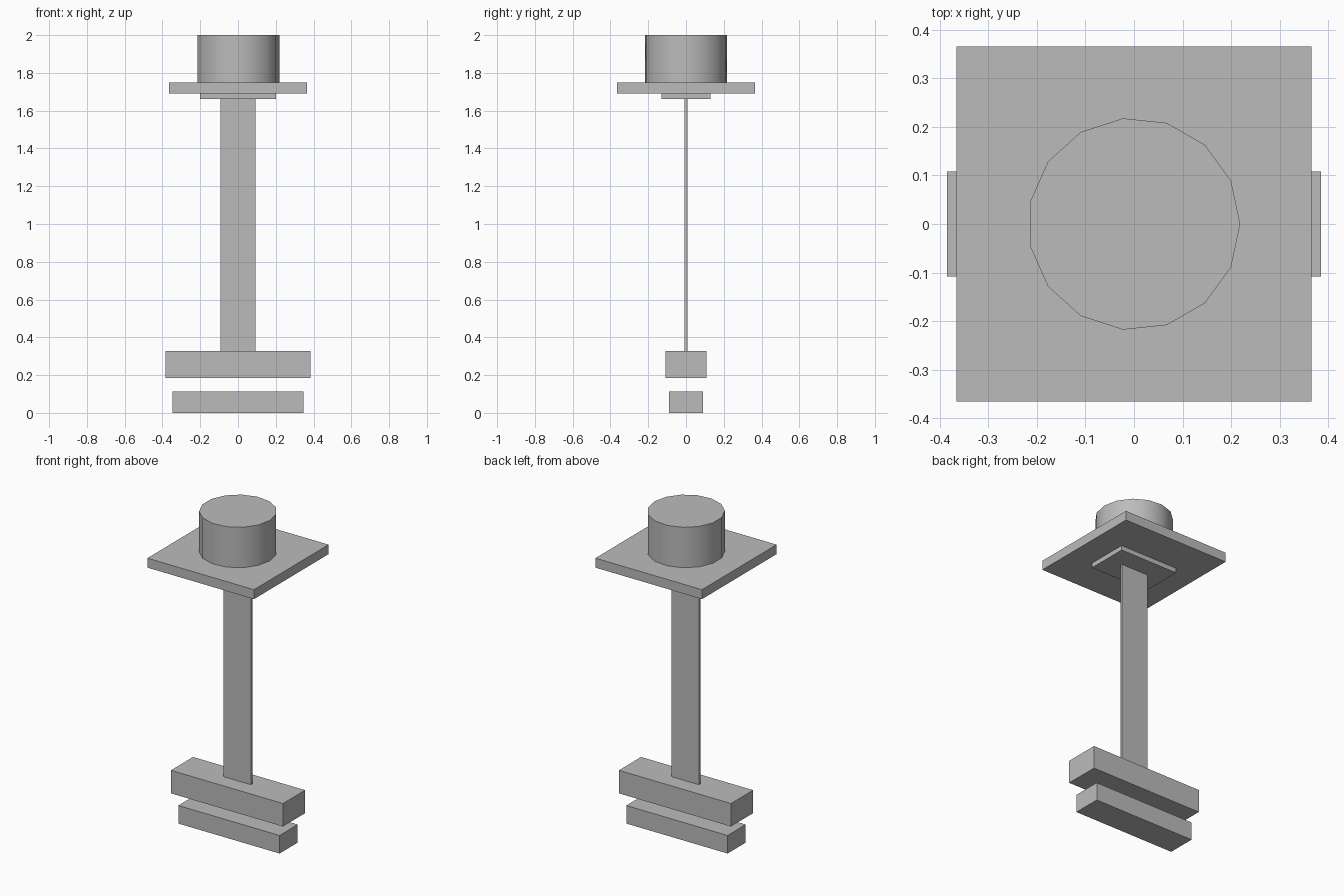
import bpy
import math

cube = bpy.data.objects.get("Cube")
if cube:
    bpy.data.objects.remove(cube, do_unlink=True)

# Single plain grey
GREY = (0.5, 0.5, 0.5, 1.0)
grey = bpy.data.materials.new("plain grey")
grey.use_nodes = True
grey.diffuse_color = GREY
grey.node_tree.nodes["Principled BSDF"].inputs["Base Color"].default_value = GREY


def box(name, width, depth, bottom, top):
    """Box centred on the z axis between two heights."""
    bpy.ops.mesh.primitive_cube_add(size=1, location=(0, 0, (bottom + top) / 2))
    obj = bpy.context.object
    obj.name = name
    obj.scale = (width, depth, top - bottom)
    bpy.ops.object.transform_apply(location=False, rotation=False, scale=True)
    obj.data.materials.append(grey)
    return obj


# Two separate blocks at the foot
box("lower_block", 0.696, 0.178, 0, 0.112)
box("upper_block", 0.77, 0.217, 0.185, 0.328)

# Thin upright blade
box("blade", 0.187, 0.015, 0.328, 1.661)

# Stepped plates on top of the blade
box("small_plate", 0.4, 0.261, 1.661, 1.69)
box("large_plate", 0.732, 0.732, 1.69, 1.749)

# Fifteen-sided drum with a corner on the +x axis
bpy.ops.mesh.primitive_cylinder_add(
    vertices=15, radius=0.219, depth=0.251, location=(0, 0, 1.8745))
drum = bpy.context.object
drum.name = "drum"
drum.rotation_euler.z = -math.pi / 2
bpy.ops.object.transform_apply(location=False, rotation=True, scale=False)
drum.data.materials.append(grey)
bpy.ops.object.shade_smooth_by_angle(angle=math.radians(30))
